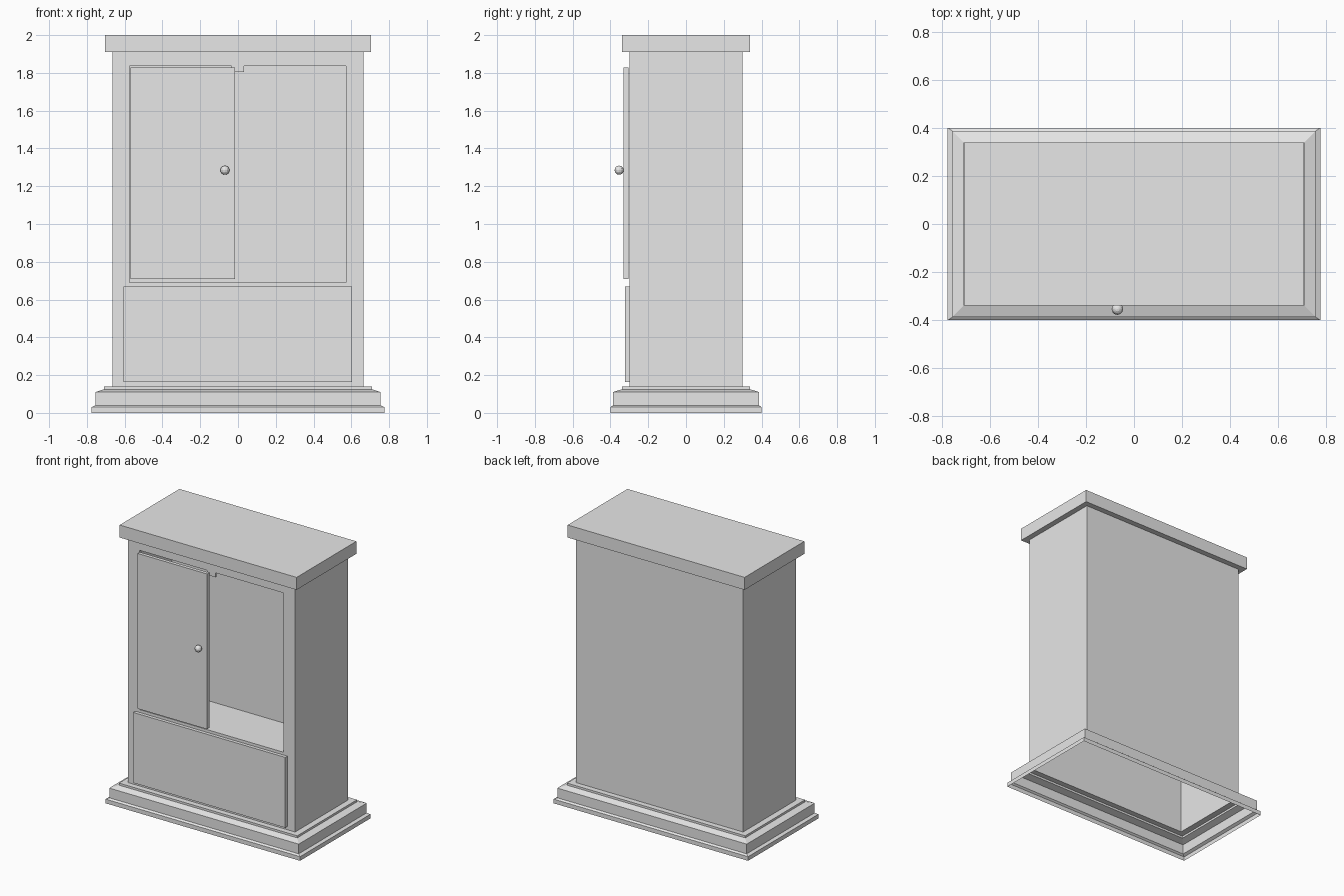
import bpy
import bmesh

old = bpy.data.objects.get("Cube")
if old:
    bpy.data.objects.remove(old)

# One plain grey for everything
grey = bpy.data.materials.new("plain_grey")
grey.use_nodes = True
colour = (0.8, 0.8, 0.8, 1)
grey.diffuse_color = colour
grey.node_tree.nodes["Principled BSDF"].inputs["Base Color"].default_value = colour


def finish(bm, name):
    mesh = bpy.data.meshes.new(name)
    bm.to_mesh(mesh)
    bm.free()
    mesh.materials.append(grey)
    obj = bpy.data.objects.new(name, mesh)
    bpy.context.collection.objects.link(obj)
    return obj


def box(name, low, high):
    bm = bmesh.new()
    bmesh.ops.create_cube(bm, size=1)
    for v in bm.verts:
        v.co = [(a + b) / 2 + c * (b - a) for a, b, c in zip(low, high, v.co)]
    return finish(bm, name)


def rectangle(bm, x0, x1, y, z0, z1):
    corners = ((x0, z0), (x1, z0), (x1, z1), (x0, z1))
    return [bm.verts.new((x, y, z)) for x, z in corners]


def bridge(bm, a, b):
    for i in range(4):
        j = (i + 1) % 4
        bm.faces.new((a[i], a[j], b[j], b[i]))


# Cabinet shell: stepped plinth, body and cornice, open underneath
PROFILE = [  # half width, half depth, height
    (0.775, 0.4, 0), (0.775, 0.4, 0.03), (0.755, 0.387, 0.04),
    (0.755, 0.387, 0.11), (0.71, 0.34, 0.125), (0.71, 0.34, 0.14),
    (0.665, 0.3, 0.14), (0.665, 0.3, 1.91),
    (0.705, 0.34, 1.91), (0.705, 0.34, 2),
]
bm = bmesh.new()
rings = [[bm.verts.new((sx * w, sy * d, z))
          for sx, sy in ((-1, -1), (1, -1), (1, 1), (-1, 1))]
         for w, d, z in PROFILE]
for lower, upper in zip(rings, rings[1:]):
    bridge(bm, lower, upper)
bm.faces.new(rings[-1])

# Recessed compartment cut into the front of the body
low, high = rings[6], rings[7]
front = [low[0], low[1], high[1], high[0]]
bm.faces.remove(next(f for f in bm.faces if set(f.verts) == set(front)))
opening = rectangle(bm, -0.575, 0.573, -0.3, 0.69, 1.837)
recess = rectangle(bm, -0.575, 0.573, 0.07, 0.69, 1.837)
bridge(bm, front, opening)
bridge(bm, opening, recess)
bm.faces.new(recess)
finish(bm, "cabinet_body")

# Door, stop tab and lower front panel
box("door", (-0.568, -0.33, 0.71), (-0.015, -0.305, 1.828))
box("door_stop", (-0.035, -0.3, 1.805), (0.032, -0.292, 1.837))
box("lower_panel", (-0.607, -0.324, 0.163), (0.603, -0.3, 0.67))

# Door knob
bm = bmesh.new()
bmesh.ops.create_uvsphere(bm, u_segments=12, v_segments=8, radius=0.024)
knob = finish(bm, "door_knob")
knob.location = (-0.069, -0.354, 1.285)
